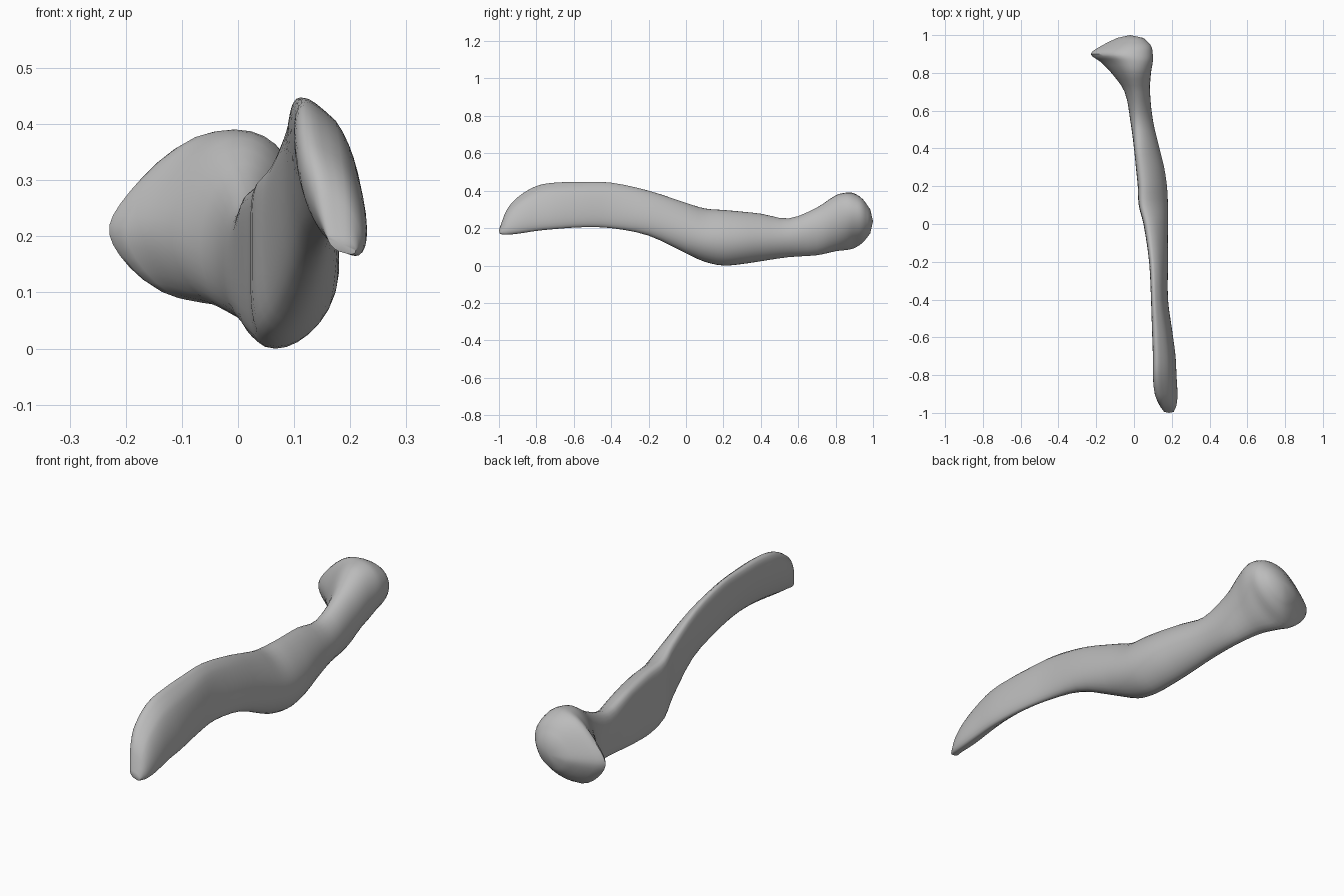
import bpy, bmesh
from math import sin, cos, radians, pi, copysign

if "Cube" in bpy.data.objects:
    bpy.data.objects.remove(bpy.data.objects["Cube"])

bone = bpy.data.materials.new("bone_grey")
bone.use_nodes = True
grey = (0.5, 0.5, 0.5, 1)
bone.diffuse_color = grey
bone.node_tree.nodes["Principled BSDF"].inputs["Base Color"].default_value = grey

# Stations along the shaft, in hundredths:
# y, lowest x, highest x, lowest z, highest z, lean in degrees, flattening of the -x side
STATIONS = [
    (-99.5, 16, 21, 16.8, 20.5, 36, 0),
    (-96, 13.5, 22.5, 16.5, 29.5, 36, 0),
    (-90, 11, 23, 17, 36.5, 36, 0),
    (-80, 10, 22.5, 18.5, 42.5, 36, 0),
    (-70, 10, 22, 19.5, 44.3, 36, 0),
    (-55, 9.5, 20, 20.5, 44.7, 34, 0),
    (-40, 9, 18, 20, 44.3, 30, 0.1),
    (-20, 8, 18, 16, 40, 22, 0.25),
    (0, 5, 18, 6.5, 33.5, 12, 0.4),
    (10, 2.5, 18, 2, 30.5, 8, 0.5),
    (20, 2, 17.5, 0, 29.7, 6, 0.5),
    (30, 1, 16, 0.8, 28.8, 5, 0.5),
    (40, 0, 13.5, 2.3, 27.7, 4, 0.5),
    (55, -2, 10, 4.5, 25.2, 0, 0.3),
    (70, -5, 8.5, 5.5, 31, -3, 0.1),
    (80, -12, 9, 7.5, 37.5, -11, 0),
    (86, -18, 10, 8, 39, -16, 0),
    (90, -23, 10, 9, 38.5, -17, 0),
    (94.5, -17, 9, 12, 35.5, -17, 0),
    (98.5, -9, 5, 17, 30, -15, 0),
]
SIDES = 32
STEPS = 3


def spline(a, b, c, d, t):
    """Smooth value between stations b and c, spaced along y."""
    h = c[0] - b[0]
    out = []
    for k in range(len(b)):
        m0 = h * (c[k] - a[k]) / (c[0] - a[0])
        m1 = h * (d[k] - b[k]) / (d[0] - b[0])
        s, q = t * t * (3 - 2 * t), t * (1 - t)
        out.append(b[k] + s * (c[k] - b[k]) + q * ((1 - t) * m0 - t * m1))
    out[0] = b[0] + t * h
    return out


def section(bm, row):
    """Leaning oval ring: squarer in the blade, D-shaped in the shaft,
    pinched to a beak at -x in the head."""
    y, x0, x1, z0, z1, lean, flat = row
    pinch = 0.4 * max(0, -lean) / 17
    power = 1 - 0.2 * max(0, lean) / 36
    ring = []
    for i in range(SIDES):
        a = 2 * pi * i / SIDES
        u, v = cos(a + radians(lean)), sin(a)
        v *= 1 - pinch * max(0, -u) ** 2
        u = copysign(abs(u) ** power, u)
        u -= flat * (1 - u * u)
        x = (x0 + x1) / 2 + (x1 - x0) / 2 * u
        z = (z0 + z1) / 2 + (z1 - z0) / 2 * v
        ring.append(bm.verts.new((x / 100, y / 100, z / 100)))
    return ring


def cap(bm, ring, y):
    """Close an end with a shallow point."""
    tip = bm.verts.new((sum(v.co.x for v in ring) / SIDES, y,
                        sum(v.co.z for v in ring) / SIDES))
    for i in range(SIDES):
        bm.faces.new((ring[i - 1], ring[i], tip))


# Loft the whole bone: blade, shaft and knobbed head
rows = []
last = len(STATIONS) - 1
for i in range(last):
    four = [STATIONS[min(max(j, 0), last)] for j in range(i - 1, i + 3)]
    rows += [spline(*four, s / STEPS) for s in range(STEPS)]
rows.append(STATIONS[-1])

bm = bmesh.new()
rings = [section(bm, r) for r in rows]
for lower, upper in zip(rings, rings[1:]):
    for i in range(SIDES):
        bm.faces.new((lower[i - 1], lower[i], upper[i], upper[i - 1]))
cap(bm, rings[0], -1)
cap(bm, rings[-1], 1)
bmesh.ops.recalc_face_normals(bm, faces=bm.faces)

mesh = bpy.data.meshes.new("bone_shaft_and_head")
bm.to_mesh(mesh)
bm.free()
mesh.materials.append(bone)
obj = bpy.data.objects.new("bone_shaft_and_head", mesh)
bpy.context.collection.objects.link(obj)
bpy.context.view_layer.objects.active = obj
obj.select_set(True)
bpy.ops.object.shade_smooth_by_angle(angle=radians(50))
